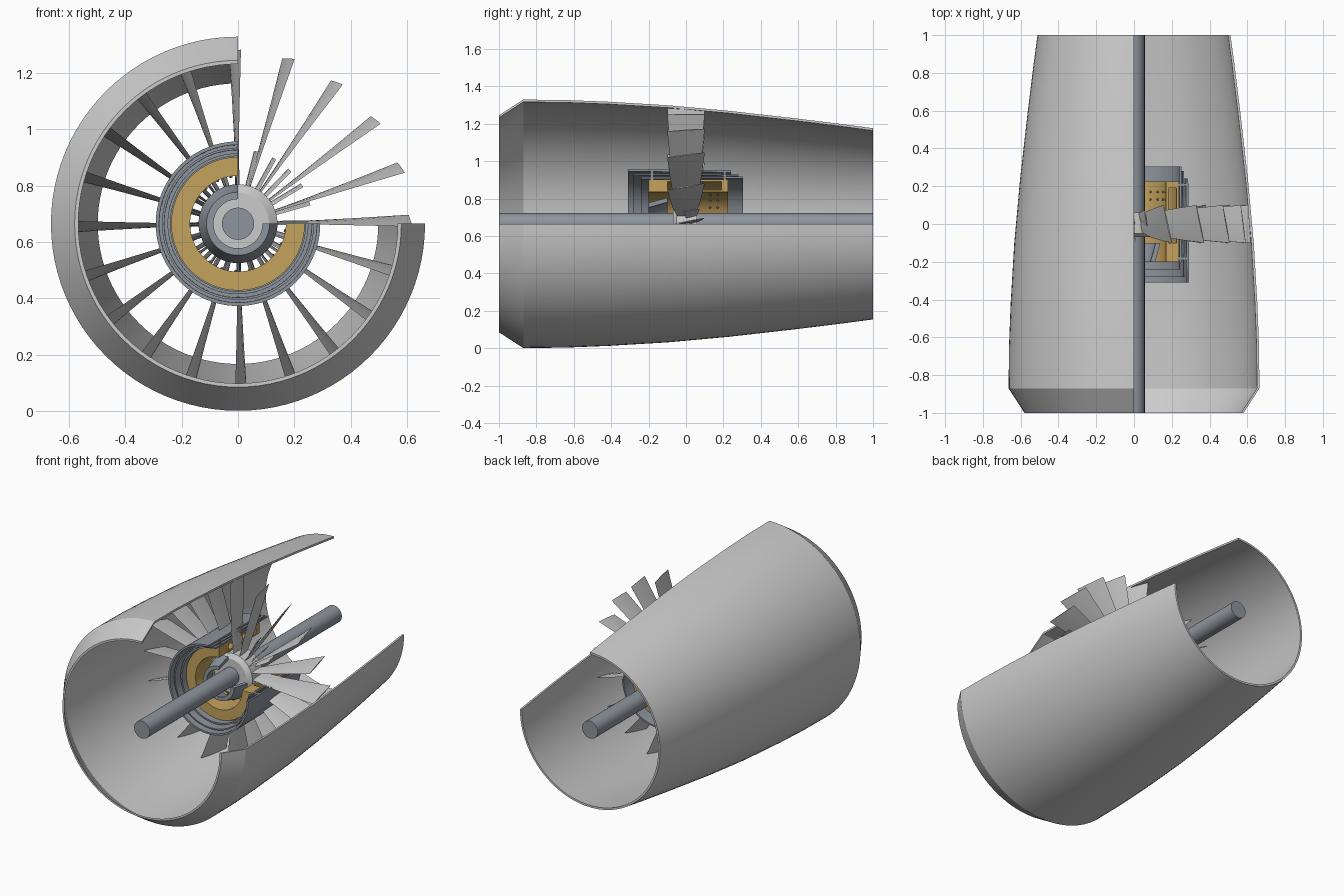
import bpy, bmesh
from math import sin, cos, radians, pi

if "Cube" in bpy.data.objects:
    bpy.data.objects.remove(bpy.data.objects["Cube"])

AXIS_Z = 0.665

gold = bpy.data.materials.new("gold")
gold.diffuse_color = (0.55, 0.36, 0.11, 1)
gold.use_nodes = True
gold.node_tree.nodes["Principled BSDF"].inputs["Base Color"].default_value = gold.diffuse_color
steel = bpy.data.materials.new("steel")
steel.diffuse_color = (0.27, 0.30, 0.34, 1)
steel.use_nodes = True
steel.node_tree.nodes["Principled BSDF"].inputs["Base Color"].default_value = steel.diffuse_color


def finish(bm, name, mat=None):
    bmesh.ops.recalc_face_normals(bm, faces=bm.faces)
    me = bpy.data.meshes.new(name)
    bm.to_mesh(me)
    bm.free()
    ob = bpy.data.objects.new(name, me)
    ob.location.z = AXIS_Z
    bpy.context.collection.objects.link(ob)
    if mat:
        me.materials.append(mat)
    bpy.ops.object.select_all(action='DESELECT')
    ob.select_set(True)
    bpy.context.view_layer.objects.active = ob
    bpy.ops.object.shade_smooth_by_angle(angle=radians(25))
    return ob


def lathe(name, profile, mat=None, cutaway=True, steps=72):
    """Revolve a closed (y, radius) section; the cutaway leaves the upper right quarter open."""
    bm = bmesh.new()
    start, sweep = (pi / 2, 1.5 * pi) if cutaway else (0, 2 * pi)
    count = steps + 1 if cutaway else steps
    rings = []
    for i in range(count):
        a = start + sweep * i / steps
        rings.append([bm.verts.new((r * cos(a), y, r * sin(a))) for y, r in profile])
    n = len(profile)
    for i in range(steps):
        p, q = rings[i], rings[(i + 1) % count]
        for j in range(n):
            k = (j + 1) % n
            bm.faces.new((p[j], p[k], q[k], q[j]))
    if cutaway:
        bm.faces.new(rings[0])
        bm.faces.new(rings[-1])
    return finish(bm, name, mat)


def sleeve(name, outer, thick, mat=None):
    return lathe(name, outer + [(y, r - thick) for y, r in reversed(outer)], mat)


def blades(name, count, sections, mat=None, phase=0.0):
    """Radial blades lofted through (radius, chord, twist degrees, thickness, centre y, tip slope)."""
    bm = bmesh.new()
    shape = [(-.5, 0), (-.2, .5), (.15, .45), (.5, 0), (.15, -.3), (-.2, -.3)]
    for b in range(count):
        a = phase + 2 * pi * b / count
        rings = []
        for r, chord, twist, thick, cy, slope in sections:
            t, ring = radians(twist), []
            for u, v in shape:
                y = u * chord * cos(t) - v * thick * sin(t) + cy
                s = u * chord * sin(t) + v * thick * cos(t)
                rr = r - slope * y
                ring.append(bm.verts.new((rr * cos(a) - s * sin(a), y, rr * sin(a) + s * cos(a))))
            rings.append(ring)
        for p, q in zip(rings, rings[1:]):
            for j in range(6):
                k = (j + 1) % 6
                bm.faces.new((p[j], p[k], q[k], q[j]))
        bm.faces.new(rings[0])
        bm.faces.new(rings[-1])
    return finish(bm, name, mat)


# Outer cowling
sleeve("cowling", [(-1, .58), (-.87, .664), (-.65, .662), (-.42, .653), (-.1, .634),
                   (.23, .604), (.6, .562), (.85, .531), (1, .511)], .013)

# Central shaft and rotor hub
bpy.ops.mesh.primitive_cylinder_add(vertices=48, radius=.057, depth=2,
                                    location=(0, 0, AXIS_Z), rotation=(pi / 2, 0, 0))
shaft = bpy.context.object
shaft.name = "shaft"
shaft.data.materials.append(steel)
bpy.ops.object.shade_smooth_by_angle(angle=radians(30))
lathe("rotor_hub", [(-.07, .05), (-.07, .11), (-.05, .14), (.06, .14), (.06, .05)], cutaway=False)

# Rotor blades and the inner row of vanes
blades("fan_blades", 20, [(.13, .09, 4, .008, 0, 0), (.27, .14, 6, .009, 0, 0),
                          (.44, .175, 9, .009, 0, 0), (.612, .205, 12, .008, 0, .06)],
       phase=radians(1))
blades("inner_vanes", 24, [(.13, .06, 15, .008, .03, 0), (.265, .09, 10, .006, .03, 0)],
       phase=radians(1))

# Core casing: nested sleeves closed by a bulkhead
sleeve("core_outer_casing", [(-.31, .292), (.24, .287)], .012, steel)
sleeve("core_middle_casing", [(-.28, .27), (.28, .264)], .008, steel)
sleeve("core_rear_casing", [(-.24, .25), (.305, .252)], .01, steel)
lathe("core_bulkhead", [(-.19, .23), (-.19, .283), (-.175, .283), (-.175, .23)], steel)
lathe("rear_bulkhead", [(.2, .23), (.2, .28), (.215, .28), (.215, .23)], steel)
sleeve("inlet_cone", [(-.2, .112), (-.1, .14)], .025, steel)

# Annular combustor: hollow gold shell with rivets on its inner wall
T = .012
lathe("combustor_front", [(-.2, .17), (-.2, .237), (-.1, .237), (-.1, .17)], gold)
sleeve("combustor_outer_wall", [(-.1, .237), (.22, .237)], T, gold)
sleeve("combustor_inner_wall", [(-.1, .182), (.22, .182)], T, gold)
lathe("combustor_rear", [(.19, .17), (.19, .237), (.225, .237), (.225, .17)], gold)

bm = bmesh.new()
for y in (.13, .17):
    for i in range(16):
        a = pi / 2 + 1.5 * pi * (i + .5) / 16
        ret = bmesh.ops.create_icosphere(bm, subdivisions=1, radius=.007)
        bmesh.ops.translate(bm, verts=ret["verts"], vec=(.17 * cos(a), y, .17 * sin(a)))
finish(bm, "combustor_rivets", steel)
